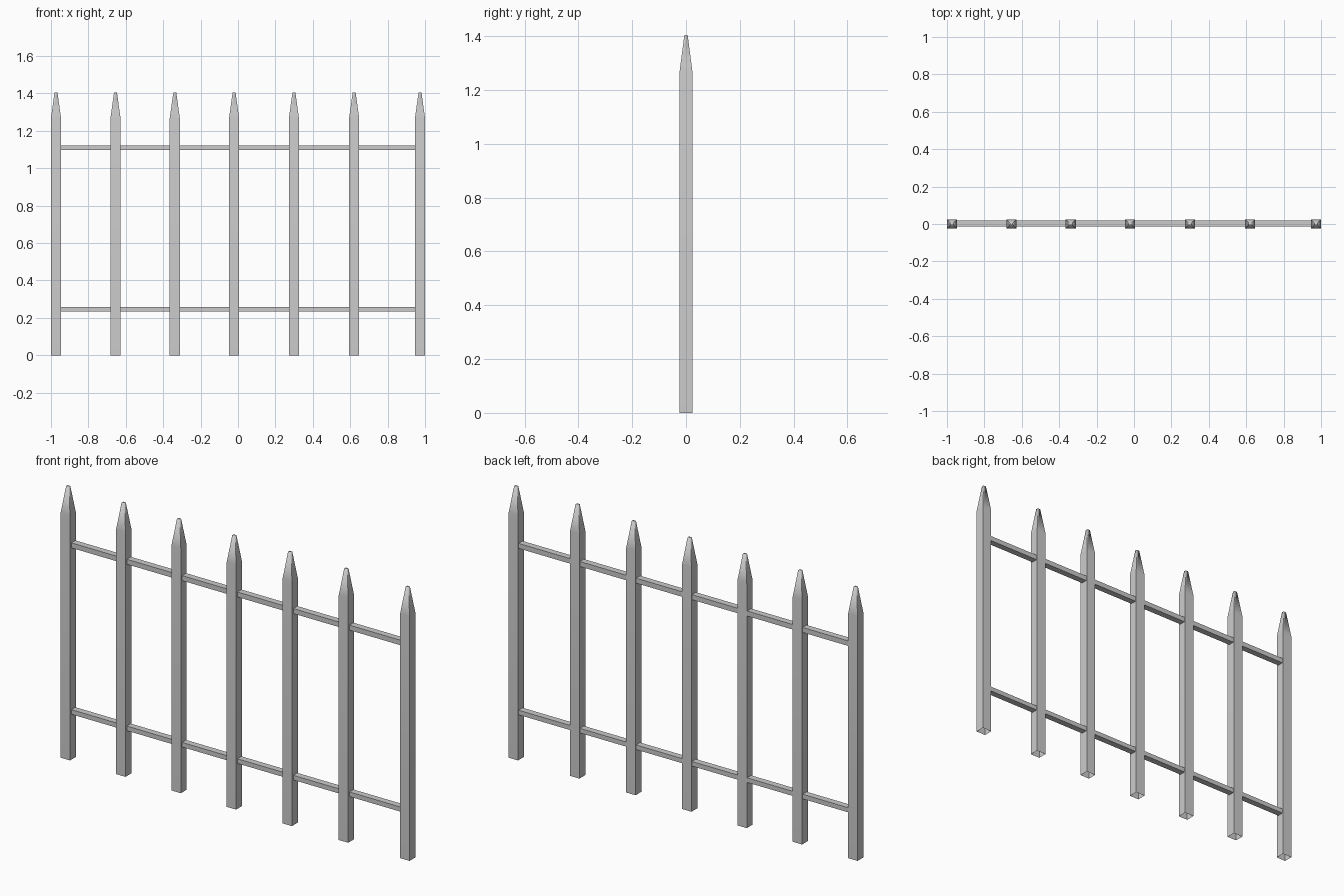
import bpy
import bmesh
import math

cube = bpy.data.objects.get("Cube")
if cube:
    bpy.data.objects.remove(cube, do_unlink=True)

grey = bpy.data.materials.new("grey metal")
grey.use_nodes = True
colour = (0.6, 0.6, 0.6, 1)
grey.diffuse_color = colour
grey.node_tree.nodes["Principled BSDF"].inputs["Base Color"].default_value = colour


def make_object(name, bm):
    bmesh.ops.recalc_face_normals(bm, faces=bm.faces)
    mesh = bpy.data.meshes.new(name)
    bm.to_mesh(mesh)
    bm.free()
    mesh.materials.append(grey)
    obj = bpy.data.objects.new(name, mesh)
    bpy.context.collection.objects.link(obj)
    return obj


# Pointed square picket, open at the foot, with a small blunt tip
def picket(name, x):
    bm = bmesh.new()
    rings = []
    for z, hx, hy in ((0, 0.027, 0.024), (1.267, 0.027, 0.024), (1.405, 0.008, 0.006)):
        rings.append([bm.verts.new((x + sx * hx, sy * hy, z))
                      for sx, sy in ((-1, -1), (1, -1), (1, 1), (-1, 1))])
    for low, high in zip(rings, rings[1:]):
        for i in range(4):
            j = (i + 1) % 4
            bm.faces.new((low[i], low[j], high[j], high[i]))
    bm.faces.new(rings[-1])
    return make_object(name, bm)


# Horizontal bar running through all the pickets
def rail(name, z0, z1):
    bm = bmesh.new()
    bmesh.ops.create_cube(bm, size=1)
    bmesh.ops.scale(bm, vec=(1.91, 0.033, z1 - z0), verts=bm.verts)
    bmesh.ops.translate(bm, vec=(0, 0.0035, (z0 + z1) / 2), verts=bm.verts)
    return make_object(name, bm)


centres = (-0.973, -0.655, -0.338, -0.021, 0.299, 0.621, 0.973)
pickets = [picket(f"picket_{i + 1}", x) for i, x in enumerate(centres)]
rail("upper_rail", 1.097, 1.123)
rail("lower_rail", 0.235, 0.259)

# Soften the points while keeping the square corners crisp
bpy.ops.object.select_all(action="DESELECT")
for obj in pickets:
    obj.select_set(True)
bpy.context.view_layer.objects.active = pickets[0]
bpy.ops.object.shade_smooth_by_angle(angle=math.radians(86))
